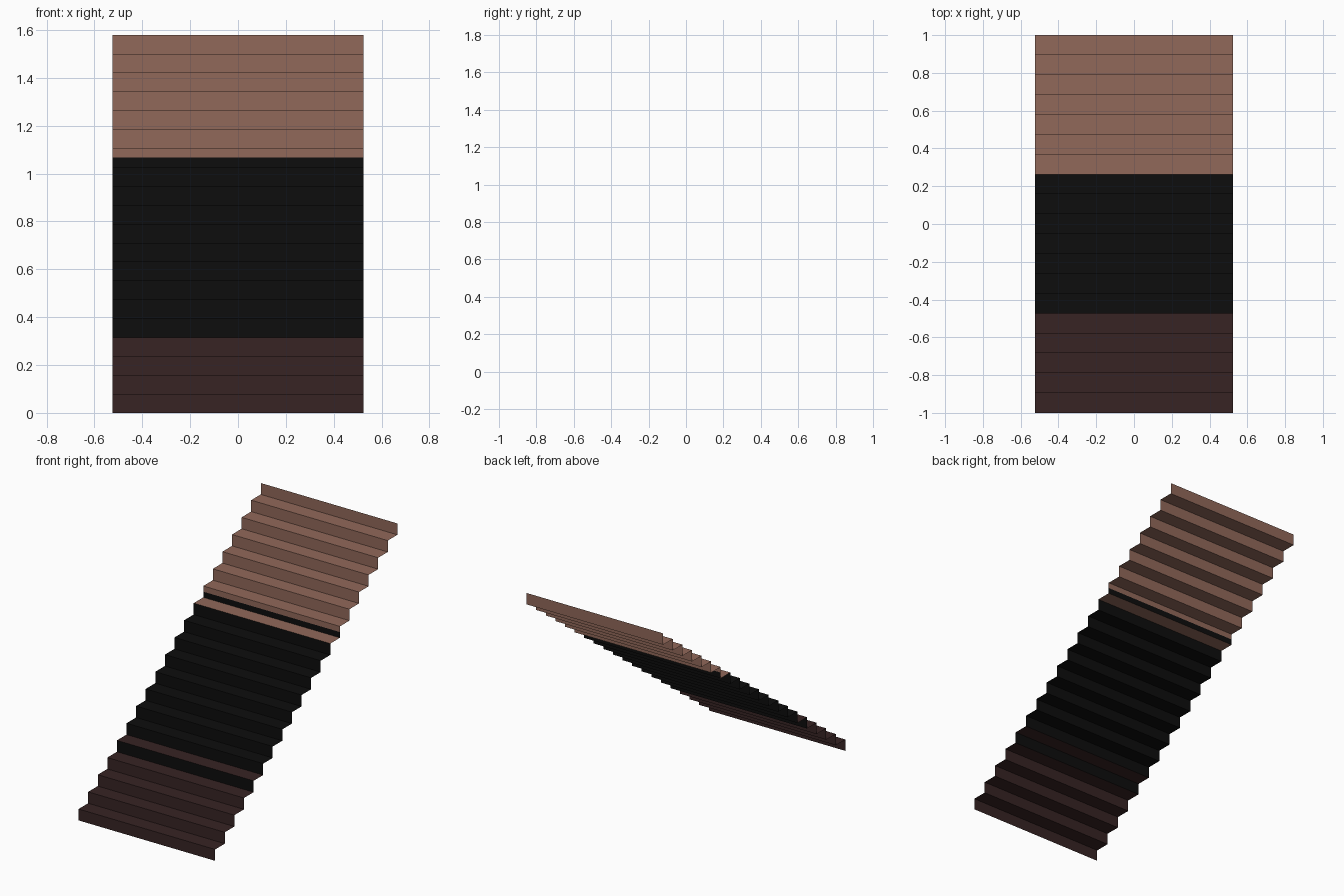
import bpy
import bmesh

if "Cube" in bpy.data.objects:
    bpy.data.objects.remove(bpy.data.objects["Cube"])

STEPS = 20                # risers; one fewer treads between them
HALF_W = 0.525
RISE = 1.58 / STEPS
RUN = 2.0 / (STEPS - 1)


def material(name, rgb):
    m = bpy.data.materials.new(name)
    m.diffuse_color = (*rgb, 1.0)
    m.use_nodes = True
    m.node_tree.nodes["Principled BSDF"].inputs["Base Color"].default_value = m.diffuse_color
    return m


mats = [material("dark_brown", (0.038, 0.017, 0.017)),
        material("black", (0.004, 0.004, 0.004)),
        material("light_brown", (0.283, 0.140, 0.102))]

# Stair profile (y, z): the riser where black meets light brown is split halfway
SPLIT = 13
profile = [(-1.0, 0.0)]
for i in range(STEPS):
    y = -1.0 + i * RUN
    if i == SPLIT:
        profile.append((y, (i + 0.5) * RISE))
    profile.append((y, (i + 1) * RISE))
    if i < STEPS - 1:
        profile.append((y + RUN, (i + 1) * RISE))


def colour_index(a, b):
    """Colour band of the strip between two profile points."""
    z = (a[1] + b[1]) / 2
    if a[1] == b[1]:      # tread
        return 0 if z < 5.5 * RISE else (1 if z < 12.5 * RISE else 2)
    return 0 if z < 4 * RISE else (1 if z < 13.5 * RISE else 2)


# Folded stair sheet, open at the sides
bm = bmesh.new()
rows = [[bm.verts.new((x, y, z)) for x in (-HALF_W, HALF_W)] for y, z in profile]
for k in range(len(profile) - 1):
    (a, b), (d, c) = rows[k], rows[k + 1]
    face = bm.faces.new((a, b, c, d))
    face.material_index = colour_index(profile[k], profile[k + 1])

mesh = bpy.data.meshes.new("stair_sheet")
bm.to_mesh(mesh)
bm.free()
for m in mats:
    mesh.materials.append(m)
stairs = bpy.data.objects.new("stair_sheet", mesh)
bpy.context.collection.objects.link(stairs)
